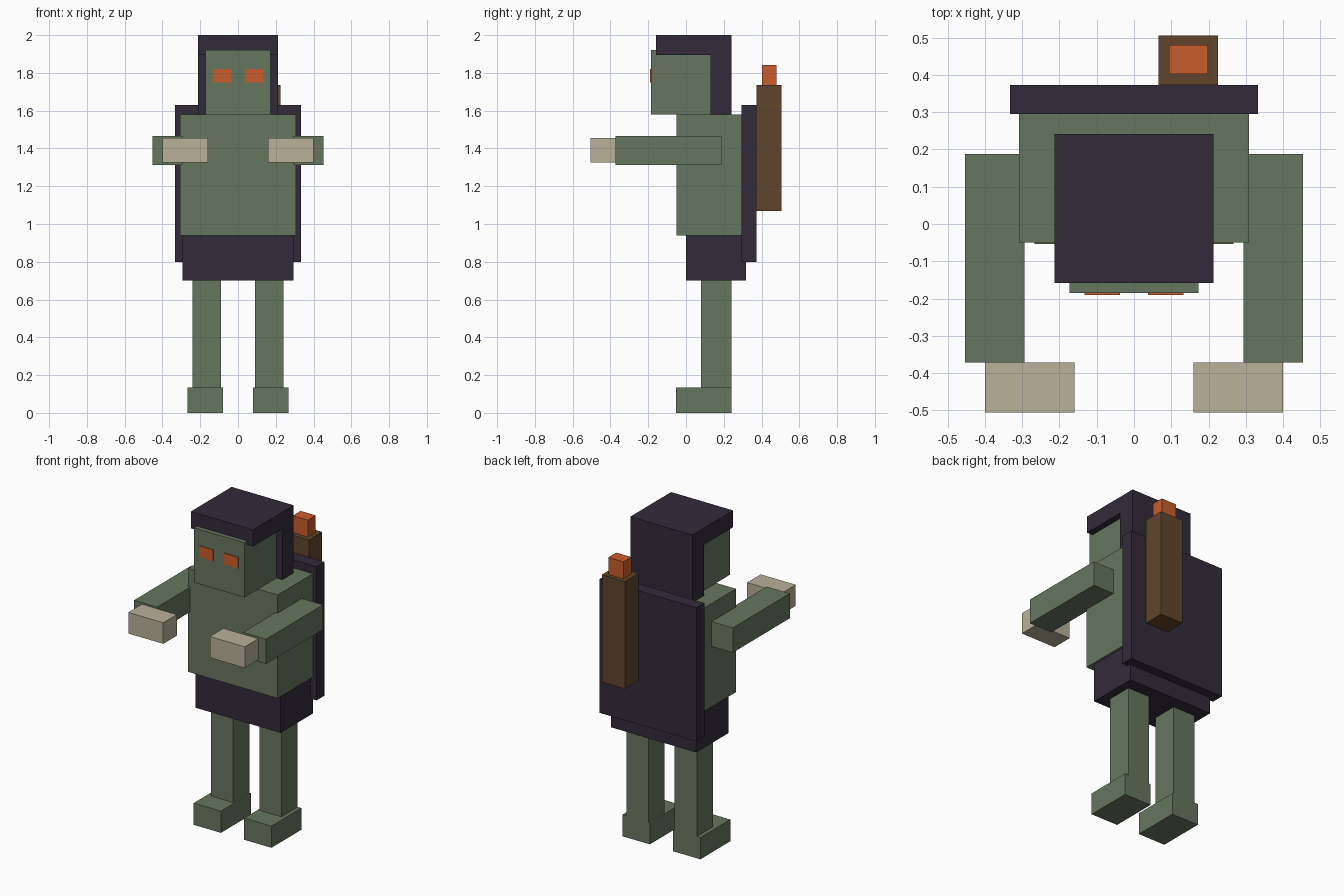
import bpy

if "Cube" in bpy.data.objects:
    bpy.data.objects.remove(bpy.data.objects["Cube"])


def material(name, rgb):
    m = bpy.data.materials.new(name)
    m.diffuse_color = (*rgb, 1.0)
    m.use_nodes = True
    m.node_tree.nodes["Principled BSDF"].inputs["Base Color"].default_value = m.diffuse_color
    return m


GREEN = material("moss green", (0.136, 0.182, 0.115))
DARK = material("dark purple", (0.032, 0.024, 0.042))
ORANGE = material("ember orange", (0.584, 0.107, 0.025))
TAN = material("pale tan", (0.485, 0.440, 0.320))
BROWN = material("leather brown", (0.118, 0.060, 0.025))


def finish(name, verts, faces, mat):
    mesh = bpy.data.meshes.new(name)
    mesh.from_pydata(verts, [], faces)
    mesh.materials.append(mat)
    obj = bpy.data.objects.new(name, mesh)
    bpy.context.collection.objects.link(obj)
    return obj


def extrude_x(name, profile, x, mat):
    """Extrude a (y, z) profile, counter-clockwise seen from +x, between two x values."""
    n = len(profile)
    verts = [(px, y, z) for px in x for y, z in profile]
    faces = [tuple(reversed(range(n))), tuple(range(n, 2 * n))]
    faces += [(i, (i + 1) % n, (i + 1) % n + n, i + n) for i in range(n)]
    return finish(name, verts, faces, mat)


def box(name, x, y, z, mat):
    profile = [(y[0], z[0]), (y[1], z[0]), (y[1], z[1]), (y[0], z[1])]
    return extrude_x(name, profile, x, mat)


def pair(name, x, y, z, mat):
    """A box on the right (+x) and its mirror on the left."""
    box("right_" + name, x, y, z, mat)
    box("left_" + name, (-x[1], -x[0]), y, z, mat)


# Head, torso and hips
box("head", (-0.173, 0.173), (-0.185, 0.14), (1.58, 1.92), GREEN)
box("torso", (-0.308, 0.308), (-0.05, 0.295), (0.938, 1.58), GREEN)
box("hips", (-0.293, 0.293), (0.0, 0.318), (0.70, 0.938), DARK)

# Hood: top slab with a back flap, one L-shaped profile
extrude_x("hood", [(0.13, 1.58), (0.242, 1.58), (0.242, 2.0), (-0.158, 2.0),
                   (-0.158, 1.896), (0.13, 1.896)], (-0.213, 0.213), DARK)

# Cape on the back
box("cape", (-0.333, 0.333), (0.295, 0.373), (0.80, 1.63), DARK)

# Eyes as thin plates
pair("eye", (0.038, 0.133), (-0.191, -0.185), (1.75, 1.82), ORANGE)

# Limbs
pair("arm", (0.294, 0.453), (-0.372, 0.188), (1.313, 1.467), GREEN)
pair("hand", (0.16, 0.40), (-0.505, -0.372), (1.325, 1.456), TAN)
pair("leg", (0.09, 0.242), (0.08, 0.24), (0.135, 0.70), GREEN)
pair("foot", (0.08, 0.267), (-0.053, 0.24), (0.0, 0.135), GREEN)

# Quiver on the cape with its bright tip
box("quiver", (0.066, 0.225), (0.373, 0.505), (1.07, 1.737), BROWN)
box("quiver_tip", (0.094, 0.198), (0.402, 0.48), (1.737, 1.842), ORANGE)
